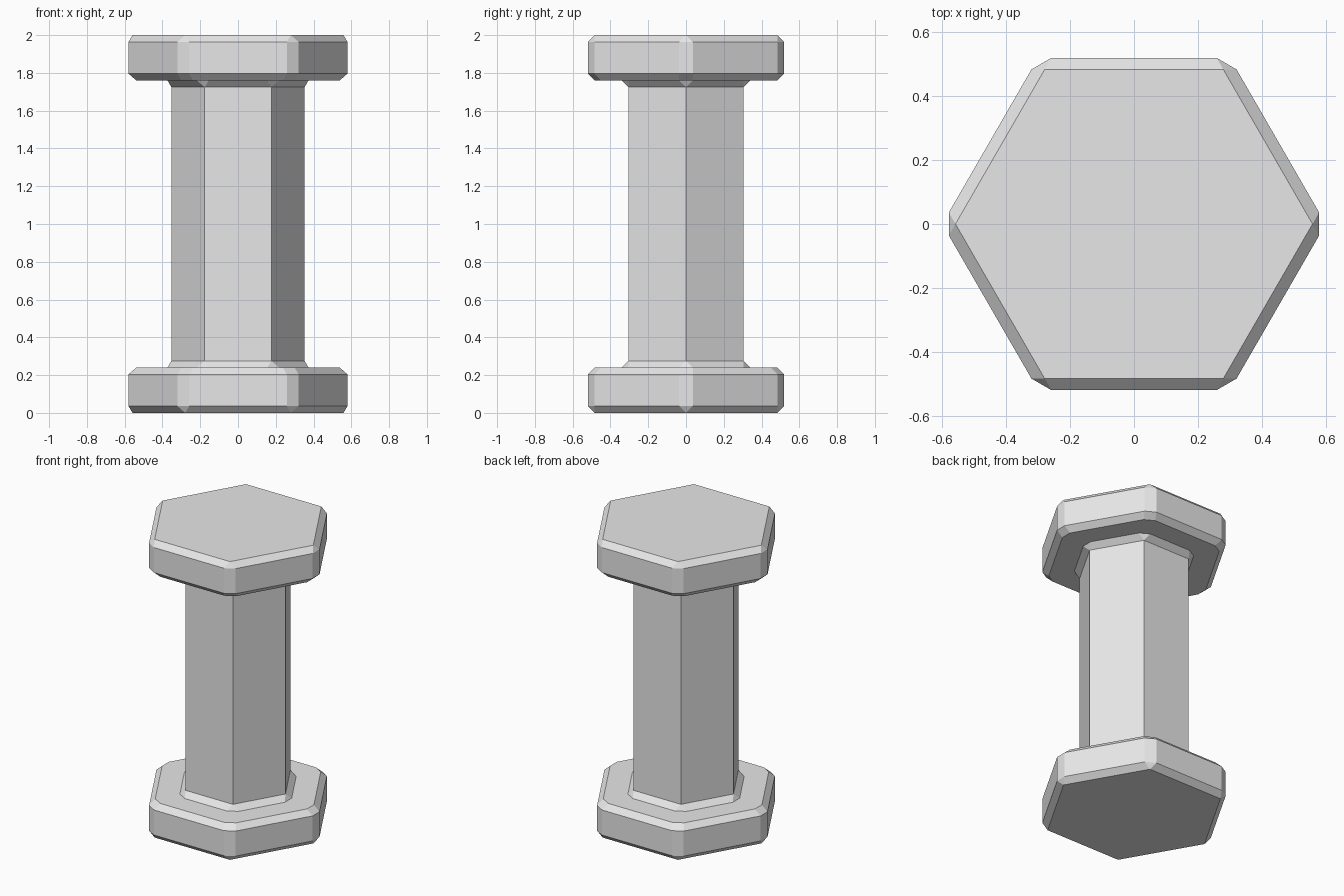
import bpy
import bmesh
from math import cos, sin, pi, sqrt

cube = bpy.data.objects.get("Cube")
if cube:
    bpy.data.objects.remove(cube, do_unlink=True)

HEIGHT = 2.0
PLATE = 0.52      # distance from axis to a flat of the end plate
SHAFT = 0.305     # distance from axis to a flat of the shaft
THICK = 0.24      # end plate thickness
W = 0.036         # chamfer width

grey = bpy.data.materials.new("plain_grey")
grey.use_nodes = True
colour = (0.8, 0.8, 0.8, 1.0)
grey.diffuse_color = colour
grey.node_tree.nodes["Principled BSDF"].inputs["Base Color"].default_value = colour


def hex_ring(bm, flat, clip, z):
    """Hexagon with corners cut to half-width clip (a zero clip gives sharp corners)."""
    along = flat * 2 / sqrt(3) - clip / sqrt(3)
    ring = []
    for k in range(6):
        a = k * pi / 3
        for side in (-clip, clip):
            ring.append(bm.verts.new((along * cos(a) - side * sin(a),
                                      along * sin(a) + side * cos(a), z)))
    return ring


# Lower half profile: chamfered plate, flat ledge, sloped collar, shaft
lower = [
    (PLATE - W, 0, 0),
    (PLATE, W, W),
    (PLATE, W, THICK - W),
    (PLATE - W, W, THICK),
    (SHAFT + W, W, THICK),
    (SHAFT, 0, THICK + W),
]
profile = lower + [(f, c, HEIGHT - z) for f, c, z in reversed(lower)]

# Loft the rings and close both ends
bm = bmesh.new()
rings = [hex_ring(bm, *row) for row in profile]
for a, b in zip(rings, rings[1:]):
    for i in range(len(a)):
        j = (i + 1) % len(a)
        bm.faces.new((a[i], a[j], b[j], b[i]))
bm.faces.new(list(reversed(rings[0])))
bm.faces.new(rings[-1])
bmesh.ops.remove_doubles(bm, verts=bm.verts, dist=1e-5)
bmesh.ops.recalc_face_normals(bm, faces=bm.faces)

mesh = bpy.data.meshes.new("hexagonal_pillar")
bm.to_mesh(mesh)
bm.free()
mesh.materials.append(grey)
pillar = bpy.data.objects.new("hexagonal_pillar", mesh)
bpy.context.collection.objects.link(pillar)
